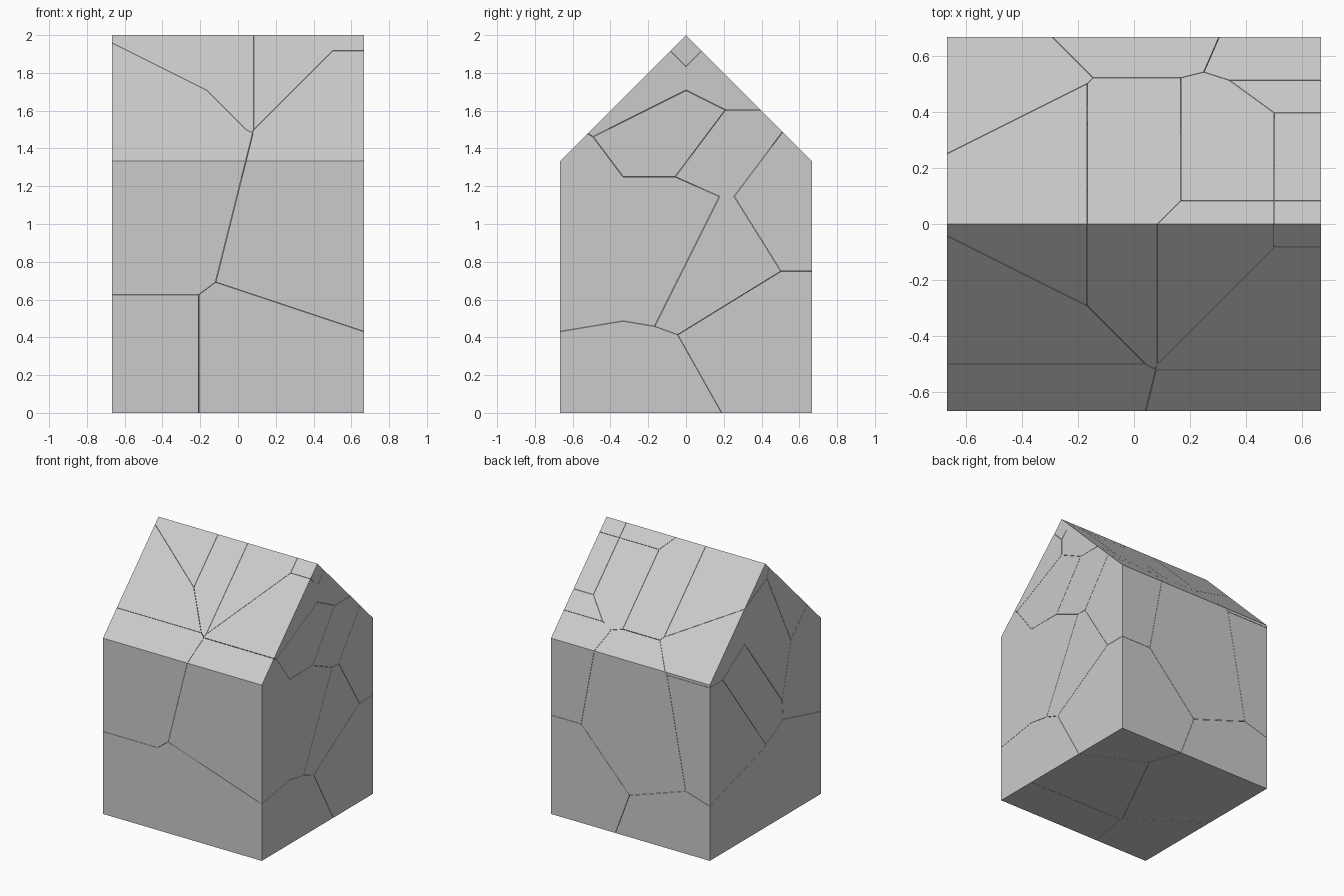
import bpy, bmesh
from mathutils import Vector

if "Cube" in bpy.data.objects:
    bpy.data.objects.remove(bpy.data.objects["Cube"])

W = 2 / 3          # half width and half depth; also the roof rise
GAP = 0.001        # each piece is pulled back this far along its cracks

# crack centres: x and y in sixths of a unit, z in 24ths of a unit
SEEDS = [
    # right gable
    (4, 0, 48), (4, -1, 44), (4, 1, 44), (4, 0, 36), (4, 1, 33), (4, -4, 24),
    (4, 0, 24), (4, 1, 22), (4, 3, 27), (4, 3, 9),
    # roof slopes
    (2, 0, 48), (2, 1, 44), (0, 1, 44), (-2, 1, 44), (-4, -2, 40),
    # back wall and floor
    (0, 4, 24), (2, -3, 0), (2, -1, 0), (-2, 1, 0), (-4, -2, 0),
    # left gable
    (-4, -4, 32), (-4, 0, 36), (-4, 2, 30), (-4, 3, 36), (-4, 3, 27),
]
POINTS = [Vector((x / 6, y / 6, z / 24)) for x, y, z in SEEDS]


def house_block():
    """Solid gabled house: pentagon profile swept along x."""
    bm = bmesh.new()
    profile = [(-W, 0), (W, 0), (W, 2 * W), (0, 2), (-W, 2 * W)]
    ends = [[bm.verts.new((x, y, z)) for y, z in profile] for x in (-W, W)]
    for ring in ends:
        bm.faces.new(ring)
    for i in range(5):
        j = (i + 1) % 5
        bm.faces.new((ends[0][i], ends[0][j], ends[1][j], ends[1][i]))
    bmesh.ops.recalc_face_normals(bm, faces=bm.faces[:])
    return bm


def house_piece(index):
    """Cut the block down to the region nearest to one crack centre."""
    bm = house_block()
    here = POINTS[index]
    others = [p for i, p in enumerate(POINTS) if i != index]
    for other in sorted(others, key=lambda p: (p - here).length):
        normal = (other - here).normalized()
        bmesh.ops.bisect_plane(
            bm, geom=bm.verts[:] + bm.edges[:] + bm.faces[:], dist=1e-6,
            plane_co=(here + other) / 2 - normal * GAP, plane_no=normal,
            clear_outer=True)
        bmesh.ops.holes_fill(bm, edges=bm.edges[:], sides=0)
    bmesh.ops.remove_doubles(bm, verts=bm.verts[:], dist=1e-5)
    bmesh.ops.recalc_face_normals(bm, faces=bm.faces[:])
    name = f"house_piece_{index + 1:02d}"
    mesh = bpy.data.meshes.new(name)
    bm.to_mesh(mesh)
    bm.free()
    bpy.context.collection.objects.link(bpy.data.objects.new(name, mesh))


# cracked house, one solid per piece
for n in range(len(POINTS)):
    house_piece(n)
